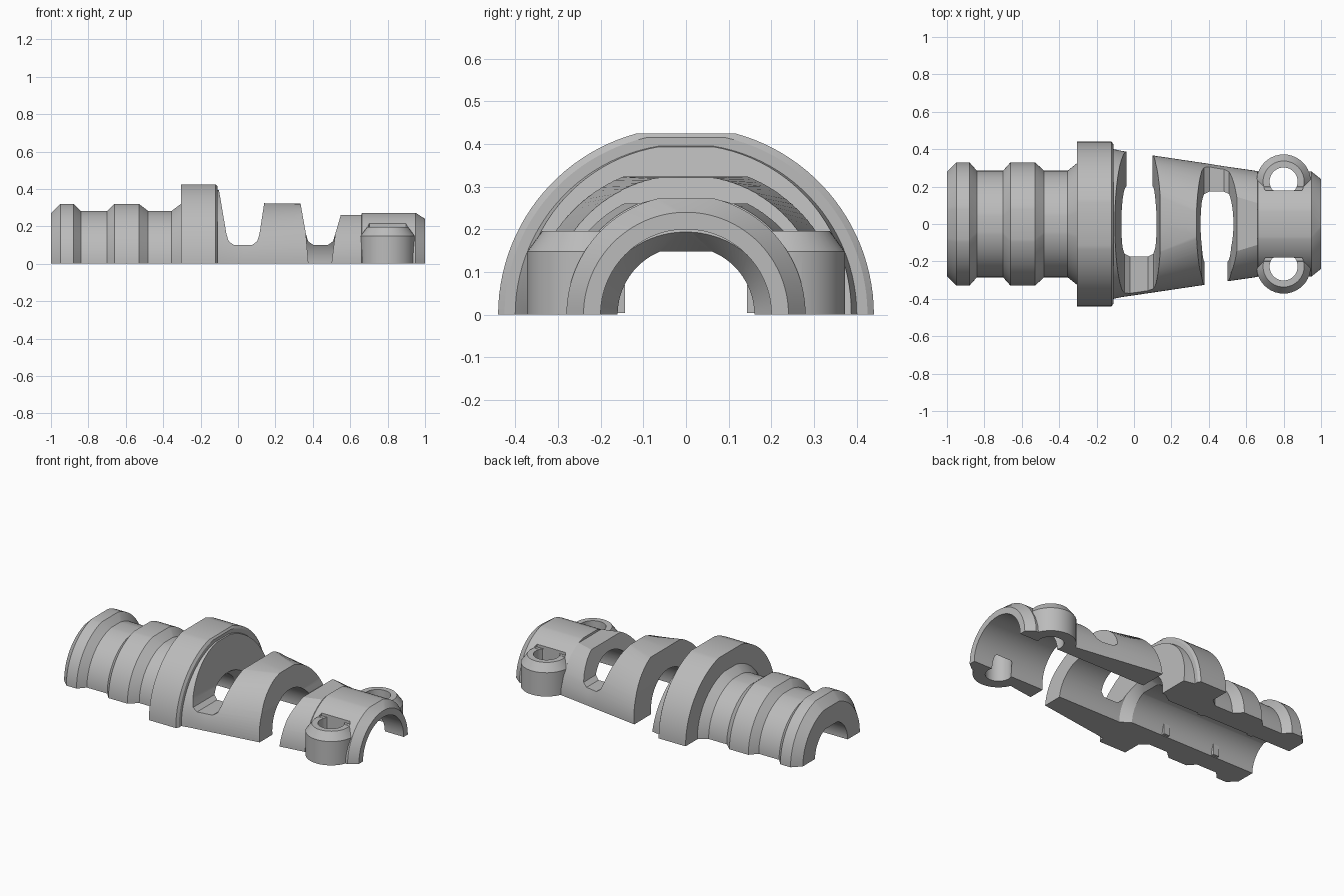
import bpy, bmesh, math

cube = bpy.data.objects.get("Cube")
if cube:
    bpy.data.objects.remove(cube, do_unlink=True)

grey = bpy.data.materials.new("light_grey")
grey.use_nodes = True
colour = (0.5, 0.5, 0.5, 1)
grey.diffuse_color = colour
grey.node_tree.nodes["Principled BSDF"].inputs["Base Color"].default_value = colour


def make(name, bm):
    bmesh.ops.recalc_face_normals(bm, faces=bm.faces)
    mesh = bpy.data.meshes.new(name)
    bm.to_mesh(mesh)
    bm.free()
    mesh.materials.append(grey)
    ob = bpy.data.objects.new(name, mesh)
    bpy.context.collection.objects.link(ob)
    return ob


def loft(name, rings):
    """Skin closed rings of equal length and cap both ends."""
    bm = bmesh.new()
    loops = [[bm.verts.new(p) for p in ring] for ring in rings]
    for a, b in zip(loops, loops[1:]):
        for i in range(len(a)):
            j = (i + 1) % len(a)
            bm.faces.new((a[i], a[j], b[j], b[i]))
    bm.faces.new(loops[0])
    bm.faces.new(loops[-1])
    return make(name, bm)


def half_ring(x, r, top, drop=0.0, n=24):
    """Half circle across x, flattened at height top."""
    end = math.asin(min(0.9995, top / r))
    arc = [(r * math.cos(end * i / n), r * math.sin(end * i / n)) for i in range(n + 1)]
    pts = arc + [(-y, z) for y, z in reversed(arc)]
    if drop:
        pts = [(r, -drop)] + pts + [(-r, -drop)]
    return [(x, y, z) for y, z in pts]


def prism(name, profile, y0, y1):
    return loft(name, [[(x, y, z) for x, z in profile] for y in (y0, y1)])


def turned(name, x, y, profile, inner_y=None, n=40):
    """Upright turned part, optionally trimmed flat on its inner side."""
    rings = []
    for r, z in profile:
        ring = []
        for i in range(n):
            a = 2 * math.pi * i / n
            py = y + r * math.sin(a)
            if inner_y is not None:
                py = max(py, inner_y) if y > 0 else min(py, -inner_y)
            ring.append((x + r * math.cos(a), py, z))
        rings.append(ring)
    return loft(name, rings)


def boolean(target, tool, operation):
    tool.hide_render = True
    mod = target.modifiers.new(operation, 'BOOLEAN')
    mod.operation = operation
    mod.solver = 'EXACT'
    mod.object = tool
    bpy.context.view_layer.objects.active = target
    bpy.ops.object.modifier_apply(modifier=mod.name)
    bpy.data.objects.remove(tool, do_unlink=True)


# Outer shell: position, radius, flat height
sections = [
    (-1, .28, .27), (-.95, .33, .32), (-.88, .33, .32), (-.84, .285, .282),
    (-.70, .285, .282), (-.66, .33, .32), (-.53, .33, .32), (-.48, .285, .282),
    (-.355, .285, .282), (-.305, .325, .32), (-.305, .44, .425), (-.12, .44, .425),
    (-.11, .425, .415), (-.11, .40, .395), (-.06, .39, .385), (.03, .377, .325),
    (.40, .322, .32), (.46, .312, .26), (.66, .283, .26), (.662, .28, .272),
    (.95, .28, .272), (1, .24, .24),
]
shell = loft("strain_relief_shell", [half_ring(*s) for s in sections])

# Side screw bosses
for side in (1, -1):
    boss = turned("boss", .8, side * .227, [(.145, 0), (.145, .148), (.11, .196)], .1)
    boolean(shell, boss, 'UNION')

# Cable channel
channel = [(-1.1, .16, .148), (-.12, .16, .148), (-.06, .2, .2), (1.1, .2, .2)]
boolean(shell, loft("channel", [half_ring(*c, drop=.1) for c in channel]), 'DIFFERENCE')

# Screw holes and flat seats
for side in (1, -1):
    y = side * .227
    boolean(shell, turned("hole", .8, y, [(.075, -.1), (.075, .5)], .18), 'DIFFERENCE')
    boolean(shell, turned("seat", .8, y, [(.11, .197), (.11, .5)], .18), 'DIFFERENCE')


# Alternating flex slots, each leaving a low bridge on one side
def slot(left, right, low_left, low_right, bridge):
    (lt, lm), (rt, rm) = left, right
    closed = [(lt, .5), (lm, .16), (lm + .012, .12), (lm + .04, .1),
              (rm - .04, .1), (rm - .012, .12), (rm, .16), (rt, .5)]
    through = [(lt, .5), (lm, .16), (low_left, -.1), (low_right, -.1), (rm, .16), (rt, .5)]
    boolean(shell, prism("slot", closed, bridge, -bridge * .02), 'DIFFERENCE')
    boolean(shell, prism("slot_open", through, 0, -bridge), 'DIFFERENCE')


slot((-.12, -.062), (.167, .115), -.025, .09, -1)
slot((.303, .363), (.62, .52), .385, .487, 1)

bpy.ops.object.select_all(action='DESELECT')
shell.select_set(True)
bpy.context.view_layer.objects.active = shell
bpy.ops.object.shade_smooth_by_angle(angle=math.radians(25))

# Small grip ribs on the channel walls
for i, x in enumerate((-.72, -.36)):
    for side in (1, -1):
        y0, y1 = sorted((side * .143, side * .17))
        prism("grip_rib_%d_%s" % (i + 1, "left" if side > 0 else "right"),
              [(x - .02, .004), (x + .02, .004), (x + .02, .07), (x - .02, .07)], y0, y1)
